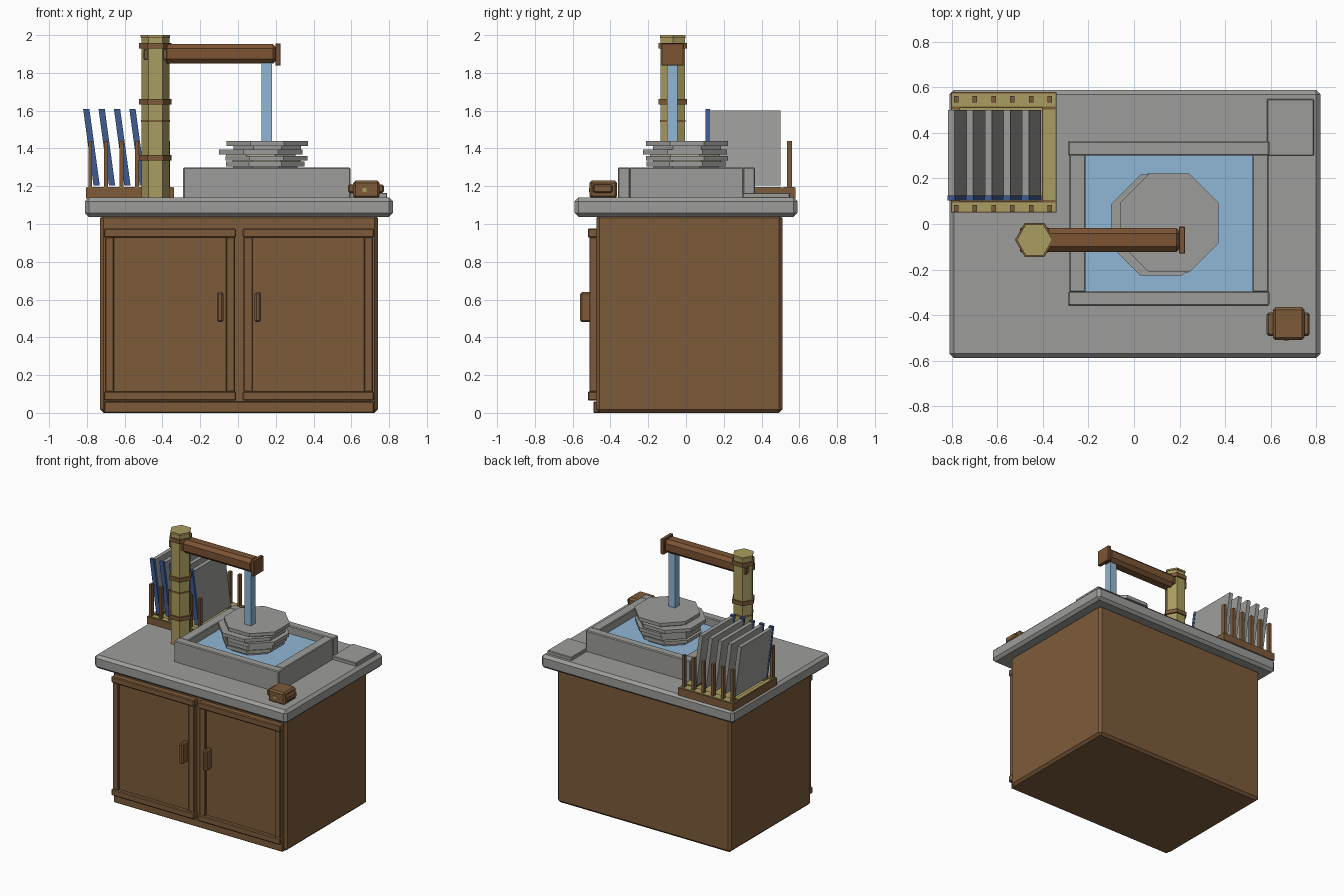
import bpy, bmesh, math
from mathutils import Matrix

if "Cube" in bpy.data.objects:
    bpy.data.objects.remove(bpy.data.objects["Cube"])


def material(name, rgb):
    m = bpy.data.materials.new(name)
    m.diffuse_color = (*rgb, 1)
    m.use_nodes = True
    m.node_tree.nodes["Principled BSDF"].inputs["Base Color"].default_value = m.diffuse_color
    return m


WOOD = material("brown wood", (0.205, 0.105, 0.042))
SPOUT = material("reddish wood", (0.20, 0.088, 0.034))
STONE = material("grey stone", (0.335, 0.335, 0.325))
WATER = material("water blue", (0.28, 0.47, 0.66))
BLUE = material("dark blue", (0.05, 0.105, 0.29))
BAMBOO = material("bamboo", (0.40, 0.335, 0.115))
CREAM = material("cream", (0.45, 0.41, 0.30))


def finish(name, bm, mat):
    me = bpy.data.meshes.new(name)
    bmesh.ops.recalc_face_normals(bm, faces=bm.faces)
    bm.to_mesh(me)
    bm.free()
    ob = bpy.data.objects.new(name, me)
    bpy.context.collection.objects.link(ob)
    me.materials.append(mat)
    return ob


def box(name, x, y, z, mat, bevel=0.0, shear=0.0):
    """Box from (min, max) ranges; shear moves the top along x."""
    bm = bmesh.new()
    bmesh.ops.create_cube(bm, size=1)
    for v in bm.verts:
        top = v.co.z > 0
        v.co = (x[v.co.x > 0] + shear * top, y[v.co.y > 0], z[top])
    if bevel:
        bmesh.ops.bevel(bm, geom=bm.edges[:], offset=bevel, segments=1, affect='EDGES')
    return finish(name, bm, mat)


def prism(name, x, y, z, r, sides, mat, turn=0.0, r_top=None):
    bm = bmesh.new()
    bmesh.ops.create_cone(bm, cap_ends=True, segments=sides, radius1=r,
                          radius2=r if r_top is None else r_top, depth=z[1] - z[0],
                          matrix=Matrix.Translation((x, y, (z[0] + z[1]) / 2))
                          @ Matrix.Rotation(turn, 4, 'Z'))
    return finish(name, bm, mat)


# Cabinet
box("cabinet", (-0.73, 0.74), (-0.475, 0.51), (0, 1.05), WOOD, 0.018)
box("plinth", (-0.71, 0.72), (-0.49, -0.45), (0.0, 0.06), WOOD, 0.005)

# Framed doors with handles
for side, x0, x1, hx in (("left", -0.71, -0.01, -0.095), ("right", 0.025, 0.72, 0.105)):
    box(side + "_door_panel", (x0 + 0.04, x1 - 0.04), (-0.492, -0.46), (0.09, 0.95), WOOD)
    for label, z0 in (("bottom", 0.065), ("top", 0.928)):
        box(f"{side}_door_{label}_rail", (x0, x1), (-0.52, -0.46), (z0, z0 + 0.048), WOOD, 0.006)
    for label, s in (("outer", x0 + 0.005), ("inner", x1 - 0.053)):
        box(f"{side}_door_{label}_stile", (s, s + 0.048), (-0.512, -0.46), (0.11, 0.93), WOOD, 0.005)
    box(side + "_handle", (hx - 0.017, hx + 0.017), (-0.56, -0.485), (0.48, 0.64), WOOD, 0.01)

# Countertop and raised corner slab
box("countertop", (-0.81, 0.82), (-0.59, 0.59), (1.038, 1.14), STONE, 0.02)
box("corner_slab", (0.585, 0.79), (0.30, 0.55), (1.13, 1.165), STONE, 0.004)

# Basin walls and water
for label, y0 in (("front", -0.36), ("back", 0.30)):
    box(f"basin_{label}_wall", (-0.29, 0.595), (y0, y0 + 0.065), (1.13, 1.30), STONE, 0.006)
for label, x0 in (("left", -0.285), ("right", 0.52)):
    box(f"basin_{label}_wall", (x0, x0 + 0.072), (-0.30, 0.305), (1.13, 1.30), STONE, 0.005)
box("basin_water", (-0.22, 0.53), (-0.30, 0.305), (1.13, 1.24), WATER)

# Stack of octagonal plates, each with a narrow foot below a wide rim
eighth = math.pi / 8
plates = ((1.27, 0.13, 0.0, 0.22), (1.305, 0.145, 0.0, 0.225), (1.335, 0.15, 0.005, 0.235),
          (1.368, 0.12, -0.005, 0.24), (1.413, 0.155, 0.005, 0.234))
for i, (z, px, py, r) in enumerate(plates):
    foot = CREAM if i in (2, 3) else STONE
    prism(f"plate_foot_{i}", px, py, (z - 0.025, z), r - 0.04, 8, foot, eighth)
    prism(f"plate_rim_{i}", px, py, (z, z + 0.026), r, 8, STONE, eighth)

# Bamboo post with binding rings
PX, PY = -0.437, -0.07
prism("post", PX, PY, (1.13, 2.0), 0.074, 6, BAMBOO, math.pi / 6 * 3)
for i, (z, h, r) in enumerate(((1.35, 0.03, 0.086), (1.545, 0.012, 0.077),
                               (1.648, 0.03, 0.086), (1.943, 0.03, 0.086), (1.992, 0.014, 0.077))):
    prism(f"post_ring_{i}", PX, PY, (z - h / 2, z + h / 2), r, 6, WOOD, math.pi / 2)
prism("post_top", PX, PY, (1.99, 2.0), 0.078, 6, BAMBOO, math.pi / 2)

# Spout with end cap and falling water
box("spout", (-0.40, 0.21), (-0.122, -0.018), (1.85, 1.952), SPOUT, 0.024)
box("spout_end", (0.198, 0.225), (-0.13, -0.012), (1.838, 1.956), SPOUT, 0.003)
box("spout_collar", (-0.50, -0.375), (-0.125, -0.015), (1.87, 1.925), WOOD, 0.004)
box("water_stream", (0.125, 0.18), (-0.10, -0.045), (1.43, 1.86), WATER)

# Drying rack base: wooden frame with bamboo tops
rack = (("front", (-0.805, -0.34), (0.05, 0.10)), ("back", (-0.805, -0.34), (0.51, 0.58)),
        ("right", (-0.405, -0.34), (0.10, 0.51)), ("left", (-0.805, -0.765), (0.10, 0.51)))
for label, x, y in rack:
    box(f"rack_{label}_bar", x, y, (1.135, 1.192), WOOD)
    box(f"rack_{label}_top", (x[0] + 0.006, x[1] - 0.006), (y[0] + 0.006, y[1] - 0.006),
        (1.191, 1.197), BAMBOO)
box("rack_floor", (-0.77, -0.40), (0.10, 0.51), (1.135, 1.165), BAMBOO)

# Rack pegs
for i in range(6):
    x = -0.782 + 0.0825 * i
    for label, y in (("front", 0.07), ("back", 0.548)):
        box(f"rack_{label}_peg_{i}", (x - 0.01, x + 0.01), (y - 0.014, y + 0.014),
            (1.18, 1.44), WOOD)

# Leaning trays with blue front edges
for i in range(5):
    x = -0.765 + 0.0815 * i
    box(f"tray_{i}", (x, x + 0.03), (0.125, 0.50), (1.205, 1.60), STONE, shear=-0.053)
    box(f"tray_edge_{i}", (x, x + 0.033), (0.103, 0.126), (1.205, 1.61), BLUE, shear=-0.055)

# Scrubbing block on the counter corner
box("scrub_block", (0.61, 0.75), (-0.51, -0.365), (1.135, 1.23), WOOD, 0.012)
box("scrub_block_band", (0.583, 0.772), (-0.492, -0.39), (1.165, 1.21), WOOD, 0.008)
box("scrub_block_peg", (0.66, 0.68), (-0.514, -0.50), (1.17, 1.19), BAMBOO)
